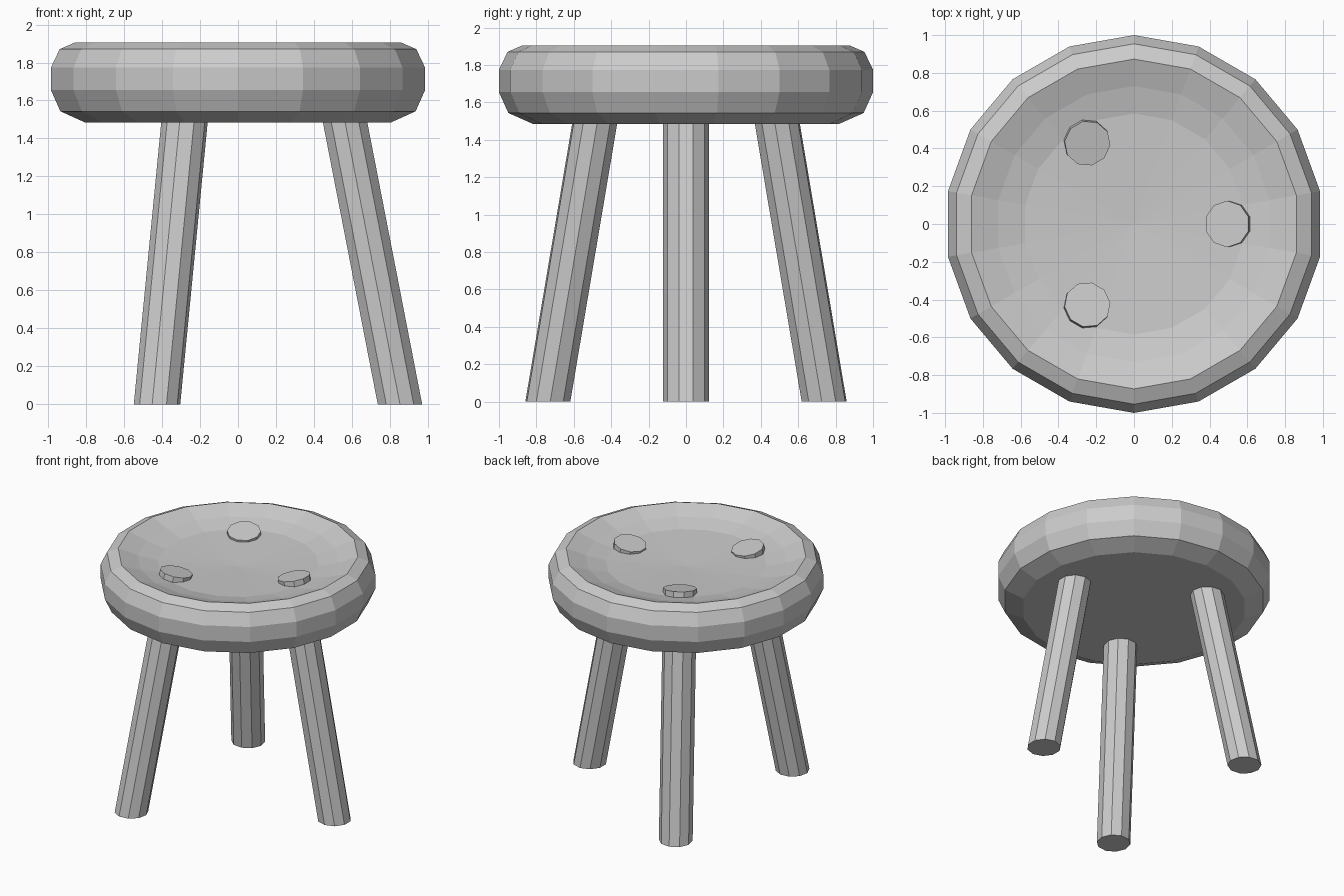
import bpy, bmesh
from math import sin, cos, pi, radians

if "Cube" in bpy.data.objects:
    bpy.data.objects.remove(bpy.data.objects["Cube"])


def finish(bm, name):
    bmesh.ops.recalc_face_normals(bm, faces=bm.faces)
    mesh = bpy.data.meshes.new(name)
    bm.to_mesh(mesh)
    bm.free()
    obj = bpy.data.objects.new(name, mesh)
    bpy.context.collection.objects.link(obj)
    return obj


def bridge(bm, a, b):
    n = len(a)
    for i in range(n):
        j = (i + 1) % n
        bm.faces.new((a[i], a[j], b[j], b[i]))


# Seat: 18-sided turned disc with a shallow dished top
def make_seat(sides=18):
    profile = [(0.815, 1.483), (0.95, 1.543), (1.0, 1.654), (1.0, 1.774),
               (0.954, 1.87), (0.873, 1.905), (0.73, 1.855), (0.585, 1.822)]
    bm = bmesh.new()
    rings = []
    for r, z in profile:
        angles = [pi / 2 + 2 * pi * i / sides for i in range(sides)]
        rings.append([bm.verts.new((r * cos(a), r * sin(a), z)) for a in angles])
    for a, b in zip(rings, rings[1:]):
        bridge(bm, a, b)
    bm.faces.new(rings[0])
    centre = bm.verts.new((0, 0, 1.795))
    for i in range(sides):
        bm.faces.new((rings[-1][i], rings[-1][(i + 1) % sides], centre))
    return finish(bm, "seat")


# Leg: 10-sided splayed peg, cut flat at the floor and square at the top
def make_leg(name, turn, sides=10, radius=0.123):
    foot_x, top_x, top_z = 0.853, 0.493, 1.85
    lean = (foot_x - top_x) / top_z
    bm = bmesh.new()
    foot, top = [], []
    for i in range(sides):
        a = pi / 2 + 2 * pi * i / sides
        dx, y = radius * cos(a), radius * sin(a)
        rise = lean * dx
        foot.append(bm.verts.new((foot_x + dx, y, 0)))
        top.append(bm.verts.new((top_x + dx - lean * rise, y, top_z + rise)))
    bridge(bm, foot, top)
    bm.faces.new(foot)
    bm.faces.new(top)
    leg = finish(bm, name)
    leg.rotation_euler.z = turn
    return leg


make_seat()
for name, angle in (("right_leg", 0), ("back_left_leg", 120), ("front_left_leg", 240)):
    make_leg(name, radians(angle))
